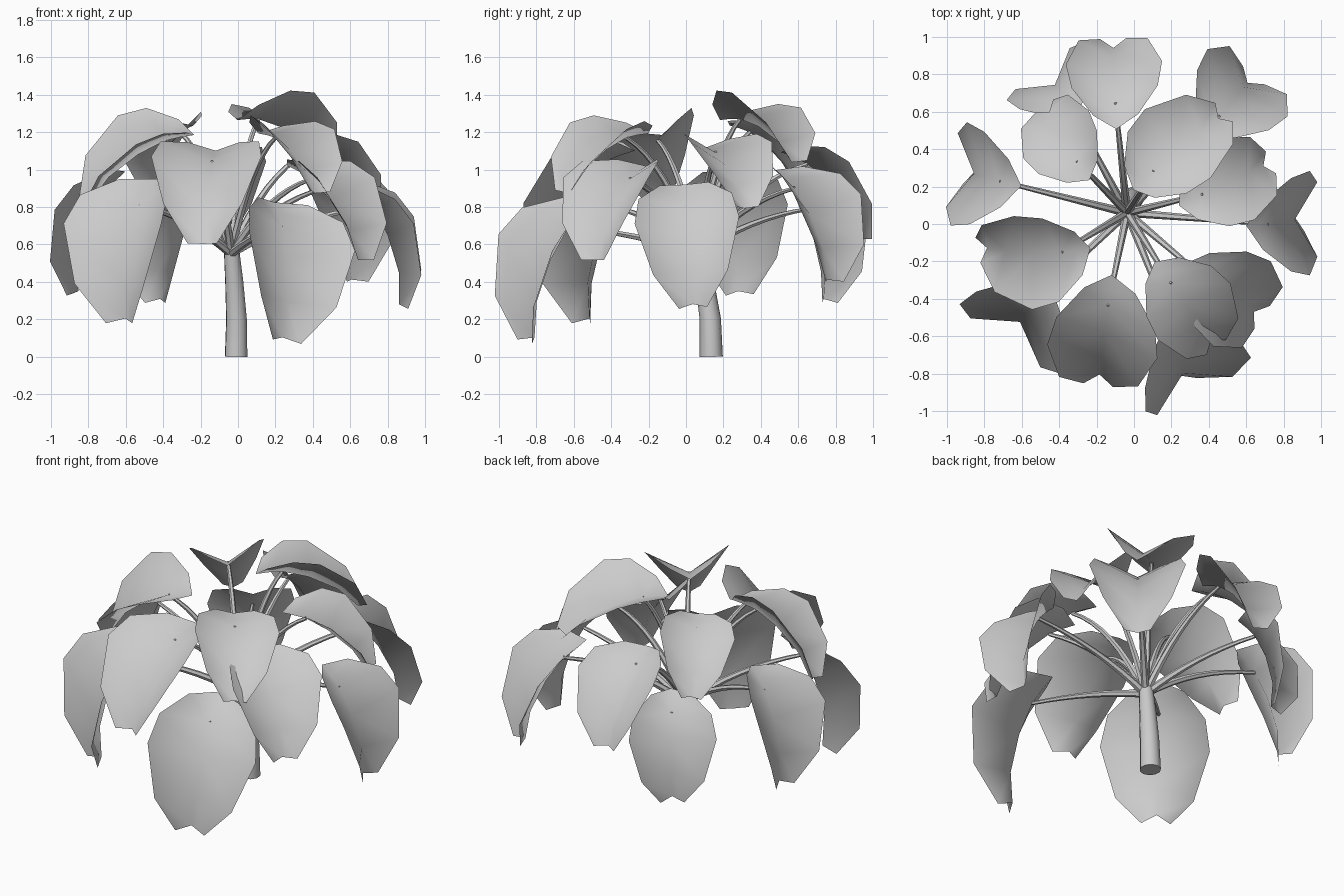
import bpy, bmesh
from math import radians
from mathutils import Matrix, Vector

cube = bpy.data.objects.get("Cube")
if cube:
    bpy.data.objects.remove(cube, do_unlink=True)

grey = bpy.data.materials.new("plain_grey")
grey.use_nodes = True
COLOUR = (0.6, 0.6, 0.6, 1)
grey.diffuse_color = COLOUR
grey.node_tree.nodes["Principled BSDF"].inputs["Base Color"].default_value = COLOUR

# Leaf rows: midrib (out, up) and raised wing edge (out, side, up)
BASE = (-.12, .12)
ROWS = [((-.06, .065), (-.03, .13, .125)),
        ((0, 0), (.12, .25, .06)),
        ((.08, -.15), (.22, .28, -.07)),
        ((.14, -.35), (.26, .20, -.35)),
        ((.14, -.52), (.19, .075, -.54))]

# Leaf placement: attachment point, azimuth, upward pitch, roll, scale
LEAVES = {
    "right_low": ((.72, 0, .80), 0, 0, 4, 1),
    "front_low": ((.24, -.63, .69), -63, 0, -8, 1.14),
    "front_right_top": ((.2, -.32, 1.17), -49, 36, -5, .88),
    "front_right_mid": ((.39, -.3, .95), -34, 20, 0, .98),
    "right_mid": ((.37, .16, 1.09), 25, 35, 0, .86),
    "front_mid": ((-.14, -.44, 1.04), -97, 25, 0, 1.06),
    "back_right_low": ((.46, .58, .9), 50, 10, 0, 1),
    "back_right_top": ((.11, .29, 1.27), 53, 46, -13, .92),
    "left_top": ((-.39, -.15, 1.155), 202, 32, -20, .95),
    "back_left_low": ((-.36, .66, .79), 127, -4, 0, .91),
    "left_low": ((-.72, .23, .87), 171, 0, -3, 1),
    "front_left_low": ((-.53, -.41, .805), 235, -3, 0, 1.14),
    "back_left_mid": ((-.31, .34, 1.2), 130, 29, -8, .78),
    "back_mid": ((-.1, .65, 1.03), 92, 21, 0, .92),
}


def finish(obj):
    """Give a mesh its material and smooth faces."""
    obj.data.materials.clear()
    obj.data.materials.append(grey)
    for face in obj.data.polygons:
        face.use_smooth = True


def make_leaf(name, place, azimuth, pitch, roll, scale):
    """One notched leaf folded upward along its midrib."""
    bm = bmesh.new()
    base = bm.verts.new((BASE[0], 0, BASE[1]))
    mids = [bm.verts.new((m[0], 0, m[1])) for m, e in ROWS]
    for side in (1, -1):
        edge = [bm.verts.new((e[0], side * e[1], e[2])) for m, e in ROWS]
        faces = [(base, mids[0], edge[0])]
        for i in range(len(ROWS) - 1):
            faces.append((mids[i], mids[i + 1], edge[i + 1], edge[i]))
        for f in faces:
            bm.faces.new(f if side > 0 else f[::-1])
    bm.transform(Matrix.Translation(place)
                 @ Matrix.Rotation(radians(azimuth), 4, 'Z')
                 @ Matrix.Rotation(radians(-pitch), 4, 'Y')
                 @ Matrix.Rotation(radians(roll), 4, 'X')
                 @ Matrix.Scale(scale, 4))
    mesh = bpy.data.meshes.new(name)
    bm.to_mesh(mesh)
    bm.free()
    obj = bpy.data.objects.new(name, mesh)
    bpy.context.collection.objects.link(obj)
    finish(obj)


def make_tube(name, points, radii, sides):
    """A capped tube along a smooth path."""
    curve = bpy.data.curves.new(name, 'CURVE')
    curve.dimensions = '3D'
    curve.bevel_depth = 1
    curve.bevel_resolution = sides
    curve.use_fill_caps = True
    spline = curve.splines.new('POLY')
    spline.points.add(len(points) - 1)
    for p, co, r in zip(spline.points, points, radii):
        p.co = (*co, 1)
        p.radius = r
    obj = bpy.data.objects.new(name, curve)
    bpy.context.collection.objects.link(obj)
    bpy.ops.object.select_all(action='DESELECT')
    obj.select_set(True)
    bpy.context.view_layer.objects.active = obj
    bpy.ops.object.convert(target='MESH')
    finish(bpy.context.object)
    bpy.ops.object.shade_smooth_by_angle(angle=radians(50))


# Main stem, leaning slightly
make_tube("stem", [(-.01, .135, 0), (-.008, .13, .2), (-.02, .1, .4), (-.035, .065, .58)],
          [.062, .057, .05, .042], 3)

# Leaves with arched stalks fanning out from the stem top
CROWN = Vector((-.037, .06, .55))
for name, (place, azimuth, pitch, roll, scale) in LEAVES.items():
    make_leaf(name + "_leaf", place, azimuth, pitch, roll, scale)
    end = Vector(place)
    bend = CROWN.lerp(end, .45)
    bend.z = CROWN.z + (end.z - CROWN.z) * .8
    steps = [i / 8 for i in range(9)]
    path = [CROWN.lerp(bend, t).lerp(bend.lerp(end, t), t) for t in steps]
    make_tube(name + "_stalk", path, [.023 - .012 * t for t in steps], 1)
